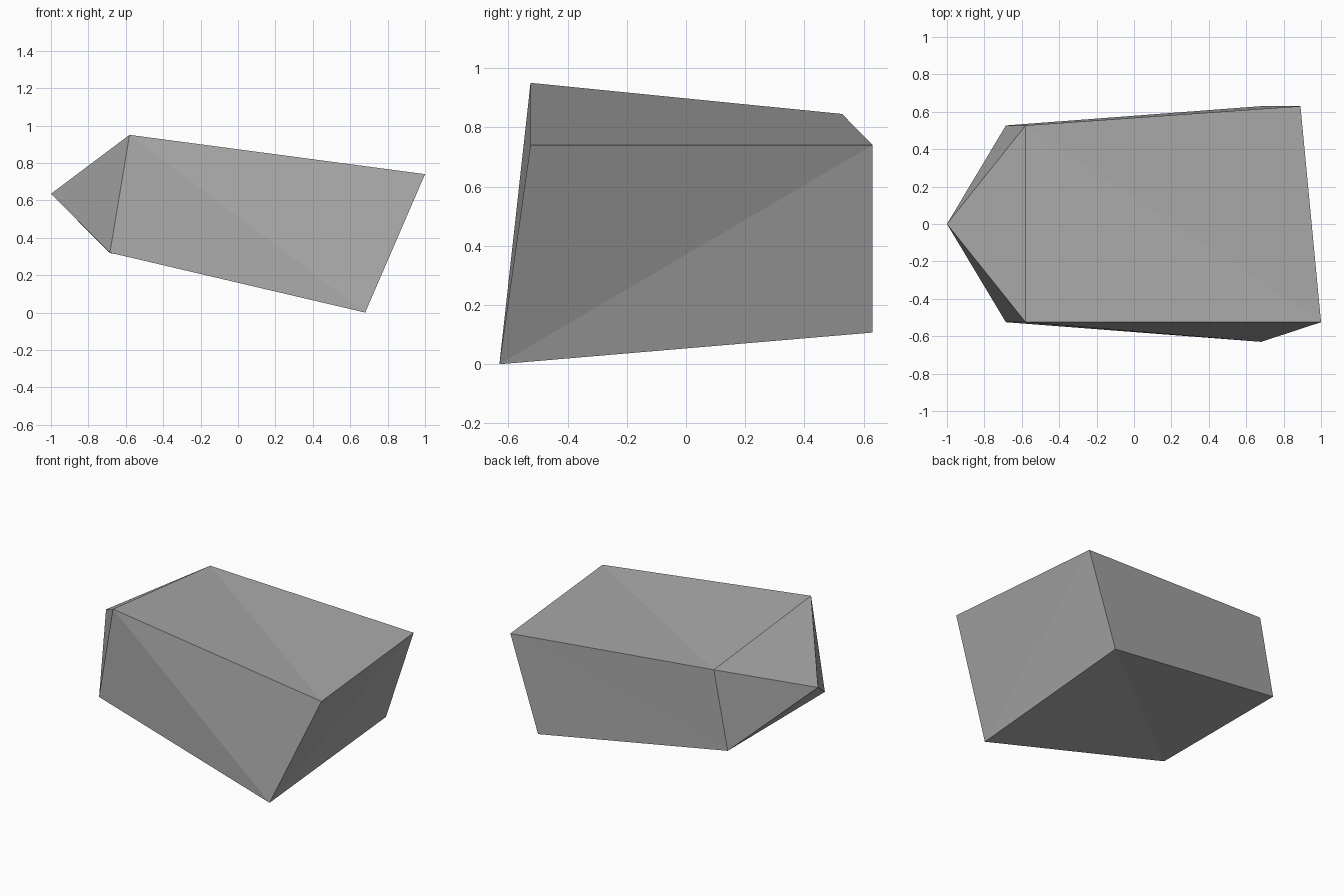
import bpy
import bmesh

cube = bpy.data.objects.get("Cube")
if cube:
    bpy.data.objects.remove(cube, do_unlink=True)

# Plain grey stone
stone = bpy.data.materials.new("stone_grey")
stone.use_nodes = True
grey = (0.4, 0.4, 0.4, 1)
stone.diffuse_color = grey
stone.node_tree.nodes["Principled BSDF"].inputs["Base Color"].default_value = grey

# Corners of the skewed block, plus the point at its tapered end
corners = {
    "tip": (-1, 0, 0.635),
    "top_front_near": (-0.58, -0.525, 0.95),
    "top_back_near": (-0.58, 0.527, 0.845),
    "low_front_near": (-0.685, -0.525, 0.32),
    "low_back_near": (-0.685, 0.527, 0.318),
    "top_front_far": (1, -0.525, 0.74),
    "top_back_far": (0.89, 0.63, 0.74),
    "low_front_far": (0.68, -0.63, 0),
    "low_back_far": (0.68, 0.63, 0.107),
}

bm = bmesh.new()
v = {name: bm.verts.new(co) for name, co in corners.items()}


def facet(a, b, c, d):
    """Fill a four-cornered side, creased from a to c."""
    bm.faces.new((v[a], v[b], v[c]))
    bm.faces.new((v[a], v[c], v[d]))


# Top, front, far end, bottom and back
facet("top_back_near", "top_front_near", "top_front_far", "top_back_far")
facet("top_front_near", "low_front_near", "low_front_far", "top_front_far")
facet("low_front_far", "low_back_far", "top_back_far", "top_front_far")
facet("low_front_near", "low_back_near", "low_back_far", "low_front_far")
facet("top_back_far", "low_back_far", "low_back_near", "top_back_near")

# Four triangles closing the pointed end
ring = ["top_front_near", "top_back_near", "low_back_near", "low_front_near"]
for i, name in enumerate(ring):
    bm.faces.new((v["tip"], v[name], v[ring[(i + 1) % 4]]))

bmesh.ops.recalc_face_normals(bm, faces=bm.faces)
mesh = bpy.data.meshes.new("rock")
bm.to_mesh(mesh)
bm.free()
mesh.materials.append(stone)
rock = bpy.data.objects.new("rock", mesh)
bpy.context.collection.objects.link(rock)
